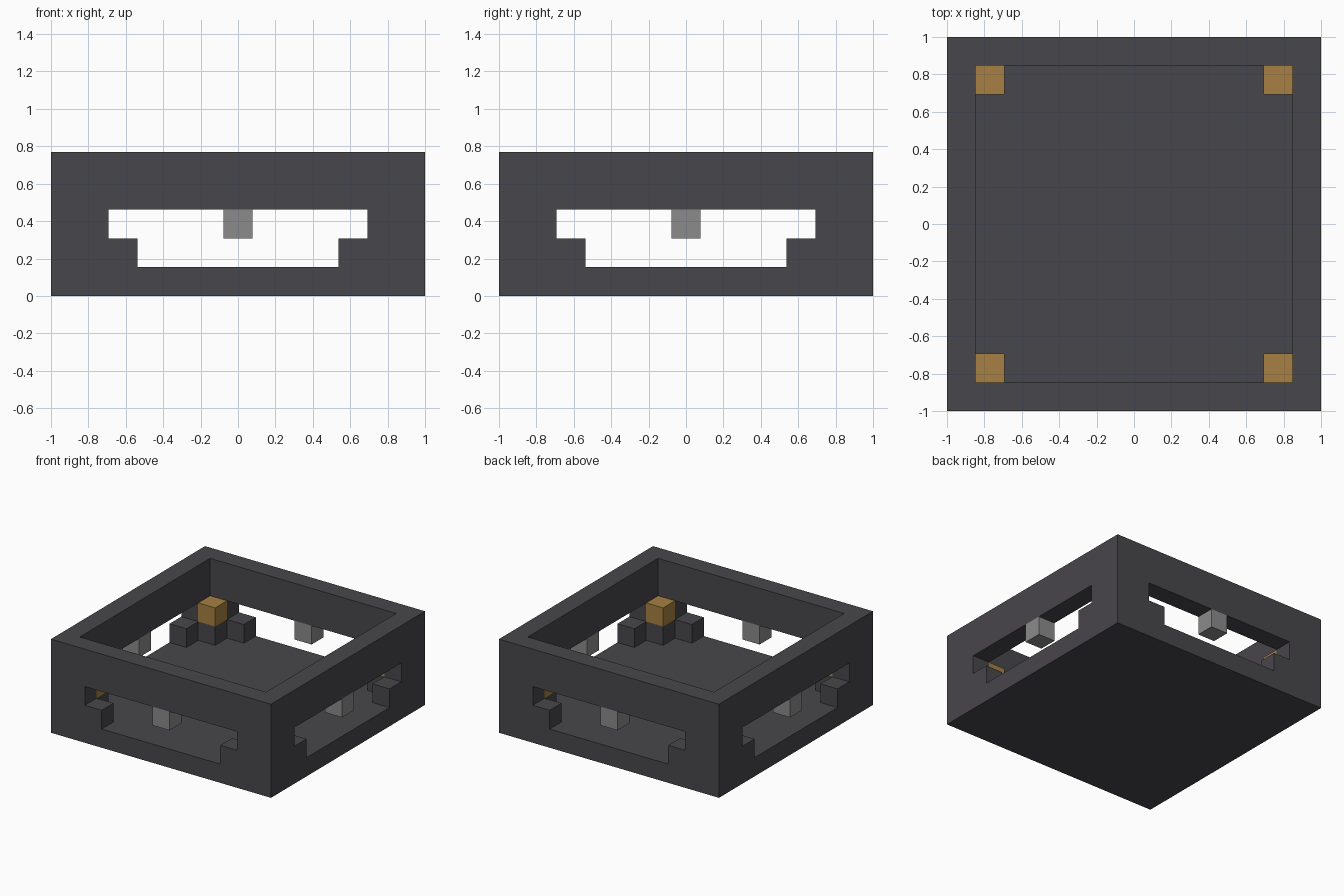
import bpy
import bmesh

cube = bpy.data.objects.get("Cube")
if cube:
    bpy.data.objects.remove(cube, do_unlink=True)

U = 2 / 13          # one block: the model is 13 x 13 x 5 blocks


def material(name, rgb):
    m = bpy.data.materials.new(name)
    m.use_nodes = True
    m.diffuse_color = (*rgb, 1)
    m.node_tree.nodes["Principled BSDF"].inputs["Base Color"].default_value = (*rgb, 1)
    return m


DARK = material("dark_stone", (0.064, 0.061, 0.069))
GOLD = material("gold", (0.381, 0.216, 0.054))
GREY = material("light_grey", (0.258, 0.258, 0.258))


def prism(name, profile, start, end, mat, swap=False):
    """Extrude an x-z profile along y, or along x when swapped."""
    bm = bmesh.new()
    rings = []
    for d in (start, end):
        points = [(d, a, z) if swap else (a, d, z) for a, z in profile]
        rings.append([bm.verts.new([c * U for c in p]) for p in points])
    n = len(profile)
    for ring in rings:
        bm.faces.new(ring)
    for i in range(n):
        j = (i + 1) % n
        bm.faces.new((rings[0][i], rings[0][j], rings[1][j], rings[1][i]))
    bmesh.ops.recalc_face_normals(bm, faces=bm.faces)
    mesh = bpy.data.meshes.new(name)
    bm.to_mesh(mesh)
    bm.free()
    mesh.materials.append(mat)
    obj = bpy.data.objects.new(name, mesh)
    bpy.context.collection.objects.link(obj)
    return obj


def box(name, x, y, z, half, height, mat):
    profile = [(x - half, z), (x + half, z), (x + half, z + height), (x - half, z + height)]
    return prism(name, profile, y - half, y + half, mat)


# Square tray with stepped windows through all four walls
tray = box("tray", 0, 0, 0, 6.5, 5, DARK)
window = [(-3.5, 1), (3.5, 1), (3.5, 2), (4.5, 2),
          (4.5, 3), (-4.5, 3), (-4.5, 2), (-3.5, 2)]
cutters = [box("hollow_cutter", 0, 0, 1, 5.5, 6, DARK),
           prism("window_cutter_y", window, -8, 8, DARK),
           prism("window_cutter_x", window, -8, 8, DARK, swap=True)]
for cutter in cutters:
    cutter.hide_render = True
    mod = tray.modifiers.new(cutter.name, "BOOLEAN")
    mod.operation = "DIFFERENCE"
    mod.solver = "EXACT"
    mod.object = cutter
bpy.context.view_layer.update()
graph = bpy.context.evaluated_depsgraph_get()
carved = bpy.data.meshes.new_from_object(tray.evaluated_get(graph))
tray.modifiers.clear()
tray.data = carved
for cutter in cutters:
    bpy.data.objects.remove(cutter, do_unlink=True)

# Inner corner posts, each topped with a gold block
for sx, side in ((-1, "right"), (1, "left")):
    for sy, end in ((-1, "front"), (1, "back")):
        box(f"corner_post_{end}_{side}", sx * 5, sy * 5, 1, 0.5, 1, DARK)
        box(f"gold_block_{end}_{side}", sx * 5, sy * 5, 2, 0.5, 1, GOLD)

# Grey blocks hanging in the middle of each window
for x, y, side in ((0, -6, "front"), (0, 6, "back"), (-6, 0, "right"), (6, 0, "left")):
    box(f"hanging_block_{side}", x, y, 2, 0.5, 1, GREY)
